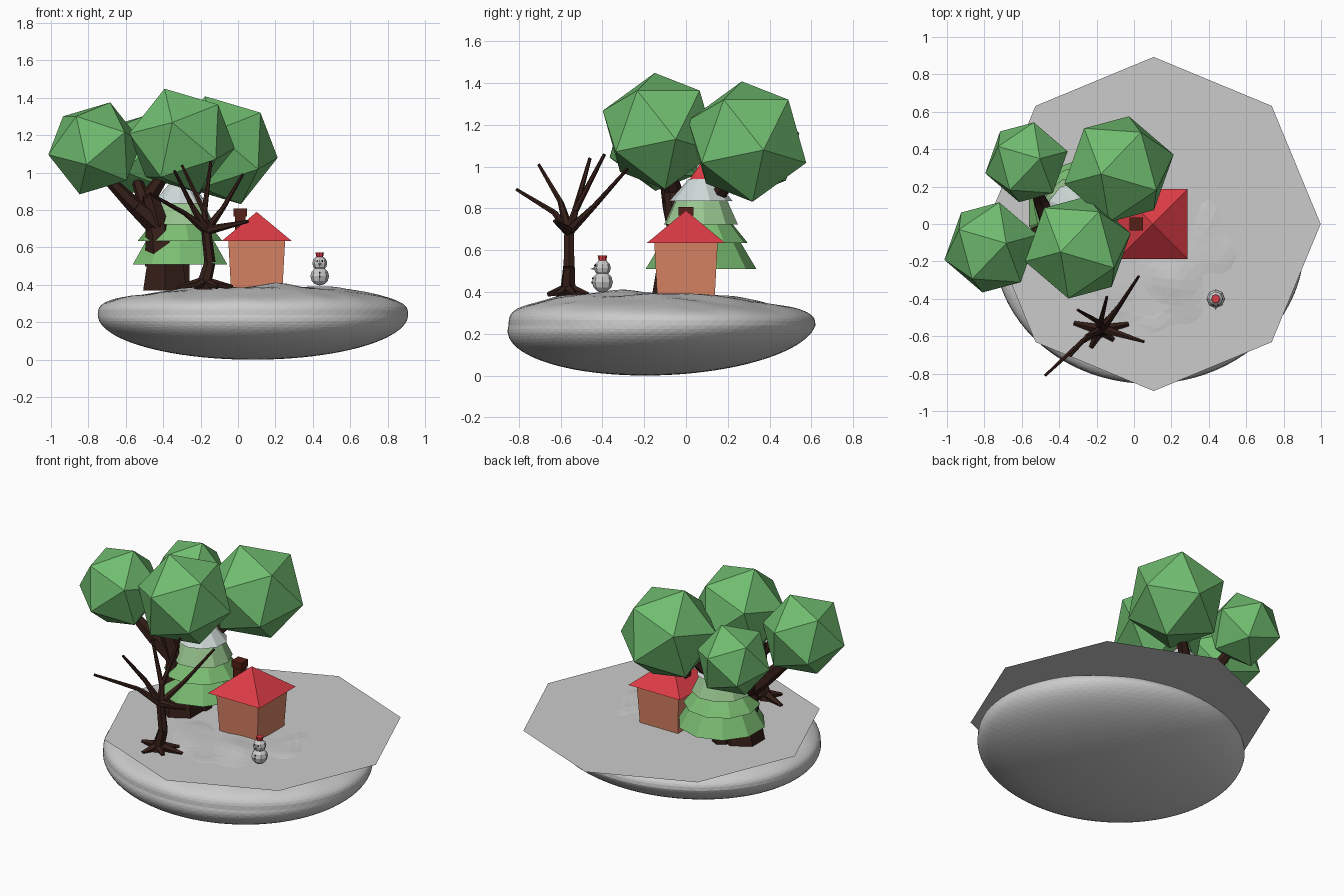
import bpy, bmesh, math
from mathutils import Vector, Matrix, noise

if "Cube" in bpy.data.objects:
    bpy.data.objects.remove(bpy.data.objects["Cube"])

def mat(name, c):
    m = bpy.data.materials.new(name)
    m.diffuse_color = (*c, 1)
    m.use_nodes = True
    m.node_tree.nodes["Principled BSDF"].inputs["Base Color"].default_value = m.diffuse_color
    return m

LEAF = mat("leaf", (0.16, 0.50, 0.16))
PINE = mat("pine_green", (0.20, 0.52, 0.17))
FROST = mat("frosted_green", (0.32, 0.56, 0.28))
SNOW = mat("snow_tip", (0.62, 0.70, 0.68))
BARK = mat("bark", (0.035, 0.013, 0.009))
RED = mat("red", (0.72, 0.045, 0.06))
WALL = mat("wall", (0.70, 0.23, 0.13))
BRICK = mat("brick", (0.09, 0.014, 0.008))
COAL = mat("coal", (0.02, 0.02, 0.02))

def finish(bm, name, m=None):
    me = bpy.data.meshes.new(name)
    bm.to_mesh(me)
    bm.free()
    ob = bpy.data.objects.new(name, me)
    bpy.context.collection.objects.link(ob)
    if m:
        me.materials.append(m)
    return ob

def add_cone(bm, a, b, r1, r2, n, turn=0.0):
    """Tapered prism running from point a to point b."""
    a, b = Vector(a), Vector(b)
    d = b - a
    rot = d.to_track_quat('Z', 'Y').to_matrix().to_4x4()
    M = Matrix.Translation((a + b) / 2) @ rot @ Matrix.Rotation(turn, 4, 'Z')
    bmesh.ops.create_cone(bm, cap_ends=True, segments=n, radius1=r1, radius2=r2,
                          depth=d.length, matrix=M)

def cone(name, a, b, r1, r2, n, m=None, turn=0.0):
    bm = bmesh.new()
    add_cone(bm, a, b, r1, r2, n, turn)
    return finish(bm, name, m)

def limbs(name, paths, n, m):
    """Each path is a list of (x, y, z, radius) joined by tapered pieces."""
    bm = bmesh.new()
    for p in paths:
        for s, e in zip(p, p[1:]):
            add_cone(bm, s[:3], e[:3], s[3], e[3], n)
    return finish(bm, name, m)

def ball(name, c, r, m=None, seg=8, rings=6):
    bm = bmesh.new()
    bmesh.ops.create_uvsphere(bm, u_segments=seg, v_segments=rings, radius=r,
                              matrix=Matrix.Translation(c))
    return finish(bm, name, m)

# floating rock with a flattened, lumpy top
bm = bmesh.new()
bmesh.ops.create_icosphere(bm, subdivisions=5, radius=1)
for v in bm.verts:
    x, y, z = v.co
    px, py = 0.08 + 0.83 * x, -0.115 + 0.735 * y
    if z > 0:
        pz = 0.24 + (0.143 - 0.02 * y) * z ** 0.65
        hump = math.exp(-((px - 0.3) / 0.4) ** 2 - ((py + 0.15) / 0.4) ** 2)
        pz += z * (0.022 * hump + 0.022 * noise.noise((px * 5, py * 5, 0.3)))
    else:
        pz = 0.24 + 0.24 * z
        py += 0.08 * z
    v.co = (px, py, pz)
finish(bm, "rock")

# flat octagonal ground sheet
bm = bmesh.new()
bmesh.ops.create_circle(bm, cap_ends=True, segments=8, radius=0.893,
                        matrix=Matrix.Translation((0.105, 0, 0.385)))
finish(bm, "ground_sheet")

# house
Q, S2 = math.pi / 4, math.sqrt(2)
cone("house_walls", (0.1, 0, 0.385), (0.1, 0, 0.64), 0.138 * S2, 0.152 * S2, 4, WALL, Q)
cone("house_roof", (0.1, 0, 0.635), (0.1, 0, 0.79), 0.187 * S2, 0, 4, RED, Q)
cone("chimney", (0.013, 0, 0.64), (0.013, 0, 0.77), 0.028 * S2, 0.028 * S2, 4, BRICK, Q)
cone("chimney_cap", (0.013, 0, 0.765), (0.013, 0, 0.808), 0.036 * S2, 0.036 * S2, 4, BRICK, Q)

# snowman
sx, sy = 0.437, -0.4
ball("snowman_body", (sx, sy, 0.447), 0.05)
ball("snowman_head", (sx, sy, 0.515), 0.04)
cone("snowman_hat", (sx, sy, 0.54), (sx, sy, 0.574), 0.016, 0.023, 8, RED)
cone("snowman_nose", (sx, sy - 0.035, 0.513), (sx, sy - 0.06, 0.51), 0.007, 0, 6)
for i, (dx, z, dy) in enumerate([(-0.014, 0.527, 0.035), (0.014, 0.527, 0.035),
                                 (0, 0.465, 0.046), (0, 0.445, 0.049)]):
    ball("snowman_coal_%d" % i, (sx + dx, sy - dy, z), 0.005, COAL, 6, 4)

# pine tiers: bottom z, top z, bottom radius, top radius
px, py = -0.31, 0.072
for i, (z0, z1, r0, r1, m) in enumerate([
        (0.51, 0.645, 0.265, 0.185, PINE), (0.635, 0.73, 0.228, 0.15, PINE),
        (0.722, 0.845, 0.182, 0.125, FROST), (0.835, 0.94, 0.152, 0.06, SNOW),
        (0.93, 1.02, 0.062, 0.0, RED)]):
    cone("pine_tier_%d" % (i + 1), (px, py, z0), (px, py, z1), r0, r1, 10, m, 0.2 * i)
cone("pine_trunk", (px, py, 0.37), (px, py, 0.53), 0.06, 0.06, 6, BARK)

# large leafy tree: trunk and boughs
fork = (-0.43, -0.03, 0.72, 0.065)
limbs("big_tree_trunk", [
    [(-0.39, -0.03, 0.37, 0.135), (-0.39, -0.03, 0.52, 0.11), fork],
    [fork, (-0.55, -0.07, 0.82, 0.045), (-0.78, -0.12, 1.05, 0.02)],
    [fork, (-0.47, -0.06, 0.88, 0.045), (-0.32, -0.12, 1.1, 0.02)],
    [fork, (-0.5, 0.12, 0.84, 0.04), (-0.57, 0.31, 1.05, 0.02)],
    [fork, (-0.28, 0.14, 0.84, 0.04), (-0.1, 0.28, 1.05, 0.02)],
], 6, BARK)

# leaf crowns: tilted icosahedra (centre, radius, tilt direction in degrees)
for i, (c, r, phi) in enumerate([
        ((-0.765, -0.125, 1.13), 0.26, 15), ((-0.30, -0.125, 1.17), 0.295, 195),
        ((-0.08, 0.293, 1.12), 0.305, 195), ((-0.575, 0.33, 1.085), 0.23, 15)]):
    bm = bmesh.new()
    bmesh.ops.create_icosphere(bm, subdivisions=1, radius=r)
    top = max(bm.verts, key=lambda v: v.co.z)
    ring = top.link_edges[0].other_vert(top).co
    f = math.radians(phi)
    M = (Matrix.Translation(c) @ Matrix.Rotation(f, 4, 'Z') @ Matrix.Rotation(math.radians(19), 4, 'Y')
         @ Matrix.Rotation(-math.atan2(ring.y, ring.x), 4, 'Z'))
    bm.transform(M)
    finish(bm, "leaf_crown_%d" % (i + 1), LEAF)

# bare tree: trunk, branches, roots
crown = (-0.17, -0.56, 0.69, 0.026)
left = (-0.28, -0.63, 0.78, 0.014)
up = (-0.18, -0.53, 0.79, 0.016)
right = (-0.08, -0.44, 0.81, 0.014)
base = (-0.18, -0.565, 0.41, 0.038)
limbs("bare_tree", [
    [(-0.18, -0.565, 0.375, 0.05), base, (-0.15, -0.56, 0.52, 0.03), crown],
    [crown, left, (-0.475, -0.81, 0.89, 0.008)],
    [crown, (-0.25, -0.6, 0.83, 0.014), (-0.34, -0.705, 1.01, 0.008)],
    [crown, up, (-0.145, -0.39, 1.06, 0.008)],
    [up, (-0.3, -0.46, 1.04, 0.008)],
    [crown, right, (0.025, -0.28, 0.99, 0.008)],
    [crown, (0.055, -0.63, 0.74, 0.008)],
], 6, BARK)
roots = [(-0.32, -0.53), (-0.03, -0.535), (-0.10, -0.47), (-0.23, -0.66), (-0.11, -0.62)]
limbs("bare_tree_roots", [[(base[0], base[1], 0.415, 0.03), (x, y, 0.388, 0.012)]
                          for x, y in roots], 5, BARK)
